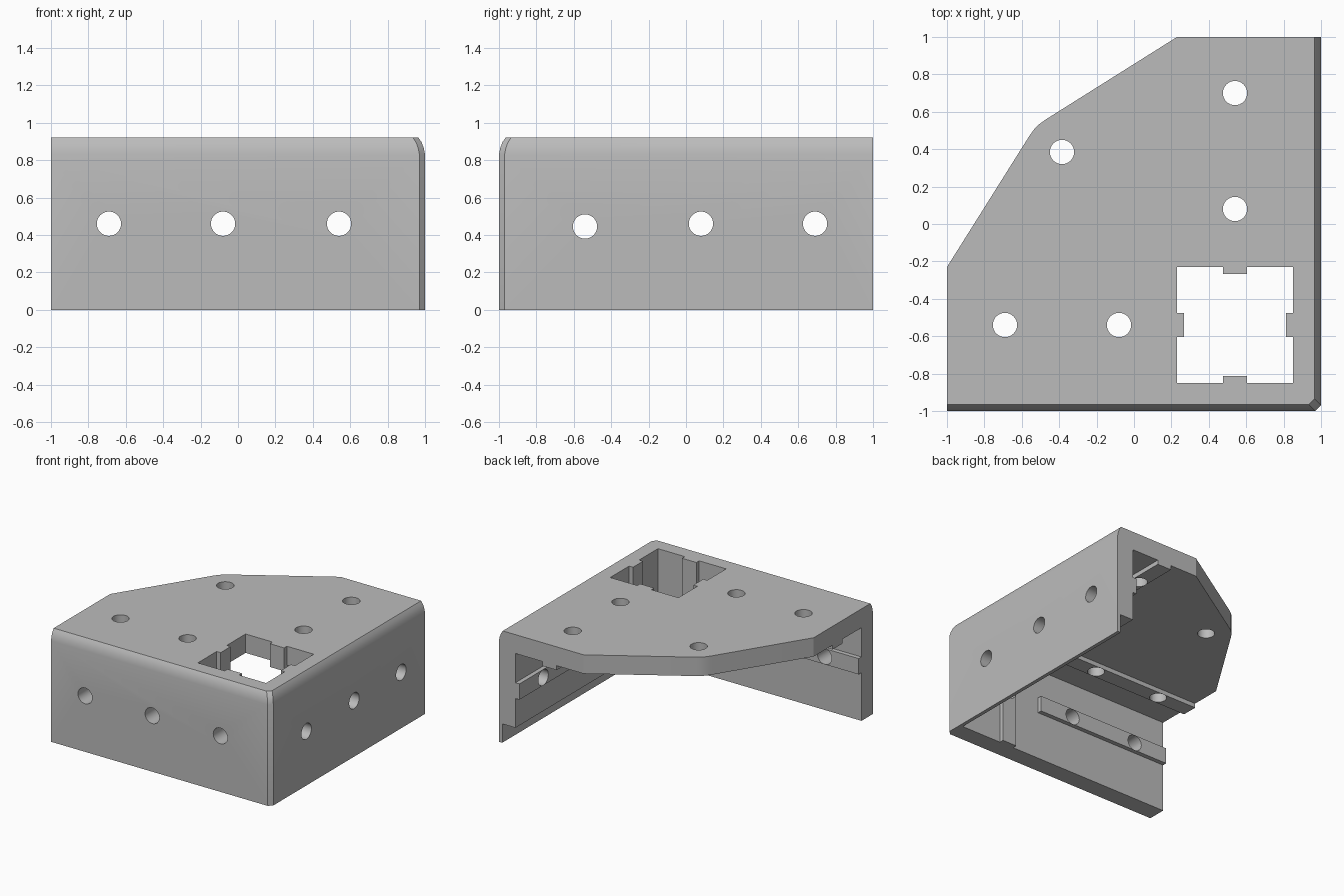
import bpy, bmesh
from math import pi
from mathutils import Matrix, Vector

if "Cube" in bpy.data.objects:
    bpy.data.objects.remove(bpy.data.objects["Cube"])

WALL = 0.85      # inner wall faces at x = WALL and y = -WALL
CEIL = 0.765     # underside of the top plate
TOP = 0.92
MID = 0.54       # centre line of the ribs and holes
NEAR = 0.23      # far edge of the square opening
HALF = 0.065     # half rib width, also hole radius
RIB = 0.036      # rib height

grey = bpy.data.materials.new("matte_grey")
grey.use_nodes = True
grey.diffuse_color = (0.5, 0.5, 0.5, 1)
grey.node_tree.nodes["Principled BSDF"].inputs["Base Color"].default_value = (0.5, 0.5, 0.5, 1)


def make(name, bm):
    bmesh.ops.recalc_face_normals(bm, faces=bm.faces)
    mesh = bpy.data.meshes.new(name)
    bm.to_mesh(mesh)
    bm.free()
    mesh.materials.append(grey)
    obj = bpy.data.objects.new(name, mesh)
    bpy.context.collection.objects.link(obj)
    return obj


def box(name, lo, hi):
    lo, hi = Vector(lo), Vector(hi)
    bm = bmesh.new()
    bmesh.ops.create_cube(bm, size=1, matrix=Matrix.Translation((lo + hi) / 2)
                          @ Matrix.Diagonal((*(hi - lo), 1)))
    return make(name, bm)


def drill(center, axis):
    turn = {"x": Matrix.Rotation(pi / 2, 4, "Y"), "y": Matrix.Rotation(pi / 2, 4, "X"),
            "z": Matrix.Identity(4)}[axis]
    bm = bmesh.new()
    bmesh.ops.create_cone(bm, cap_ends=True, segments=32, radius1=HALF, radius2=HALF,
                          depth=0.6, matrix=Matrix.Translation(center) @ turn)
    return make("hole_cutter", bm)


def combine(target, tool, operation):
    mod = target.modifiers.new("cut", "BOOLEAN")
    mod.operation, mod.solver, mod.object = operation, "EXACT", tool
    bpy.context.view_layer.update()
    result = bpy.data.meshes.new_from_object(
        target.evaluated_get(bpy.context.evaluated_depsgraph_get()))
    target.modifiers.clear()
    target.data = result
    bpy.data.objects.remove(tool)


# Outer block: plan outline lofted upward, outer top edges rounded inward
def outline(i):
    return [(-1, i - 1), (0.97 - i, i - 1), (1 - i, i - 0.97), (1 - i, 1), (NEAR, 1),
            (-0.47, 0.56), (-0.505, 0.535), (-0.535, 0.505), (-0.56, 0.47), (-1, -NEAR)]


bm = bmesh.new()
rings = [[bm.verts.new((x, y, z)) for x, y in outline(i)]
         for z, i in [(0, 0), (0.83, 0), (0.865, 0.007), (0.895, 0.018), (TOP, 0.035)]]
for a, b in zip(rings, rings[1:]):
    for k in range(len(a)):
        n = (k + 1) % len(a)
        bm.faces.new((a[k], a[n], b[n], b[k]))
bm.faces.new(rings[0])
bm.faces.new(rings[-1])
bracket = make("corner_bracket", bm)

# Hollow inside, square opening and thinned lower lip of the right wall
combine(bracket, box("inside_cutter", (-2, -WALL, -1), (WALL, 2, CEIL)), "DIFFERENCE")
combine(bracket, box("opening_cutter", (NEAR, -WALL, -1), (WALL, -NEAR, 2)), "DIFFERENCE")
combine(bracket, box("lip_cutter", (0.5, -WALL, -1), (0.97, 2, 0.155)), "DIFFERENCE")

# Locating ribs on walls, plate underside and opening edges
lo, hi, sink = MID - HALF, MID + HALF, 0.05
zlo, zhi = 0.46 - HALF, 0.46 + HALF
ribs = [
    ((lo, -WALL - sink, 0), (hi, RIB - WALL, TOP)),
    ((WALL - RIB, -hi, 0.155), (WALL + sink, -lo, TOP)),
    ((NEAR - sink, -hi, CEIL - RIB), (NEAR + RIB, -lo, TOP)),
    ((lo, -NEAR - RIB, CEIL - RIB), (hi, -NEAR + sink, TOP)),
    ((-1, -WALL - sink, zlo), (NEAR, RIB - WALL, zhi)),
    ((WALL - RIB, -NEAR, zlo), (WALL + sink, 1, zhi)),
    ((-1, -hi, CEIL - RIB), (NEAR, -lo, CEIL + sink)),
    ((lo, -NEAR, CEIL - RIB), (hi, 1, CEIL + sink)),
]
for a, b in ribs:
    combine(bracket, box("rib", a, b), "UNION")

# Screw holes through the walls and plate
for s in (-0.69, -0.08, MID):
    combine(bracket, drill((s, -0.95, 0.46), "y"), "DIFFERENCE")
    combine(bracket, drill((0.95, -s, 0.445 if s == MID else 0.46), "x"), "DIFFERENCE")
for x, y in [(MID, 0.7), (MID, 0.08), (-0.385, 0.385), (-0.69, -MID), (-0.08, -MID)]:
    combine(bracket, drill((x, y, 0.85), "z"), "DIFFERENCE")

bpy.context.view_layer.objects.active = bracket
bracket.select_set(True)
bpy.ops.object.shade_smooth_by_angle(angle=0.4)
